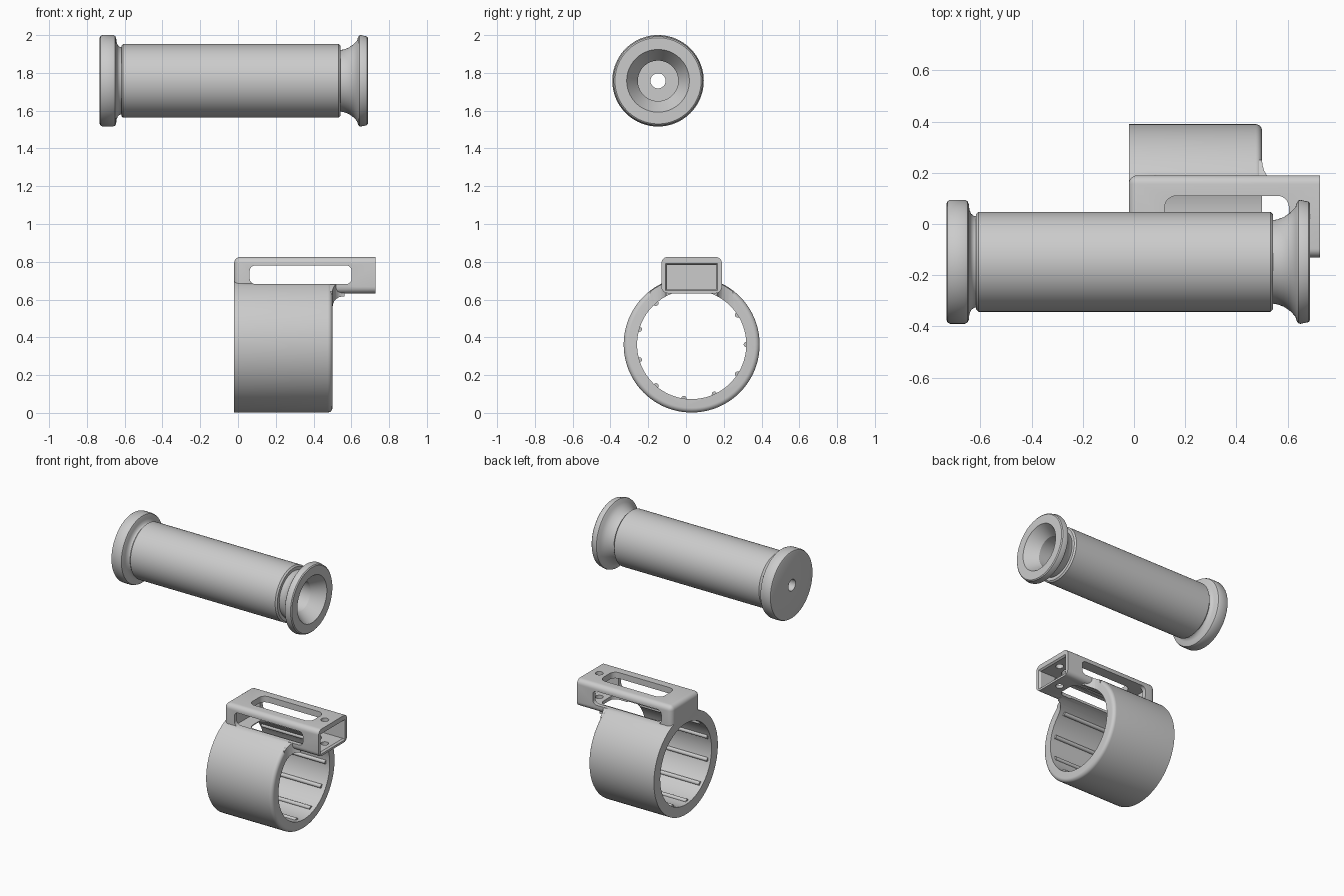
import bpy, bmesh
from math import sin, cos, pi, radians

if "Cube" in bpy.data.objects:
    bpy.data.objects.remove(bpy.data.objects["Cube"])


def finish(bm, name):
    bmesh.ops.recalc_face_normals(bm, faces=bm.faces)
    me = bpy.data.meshes.new(name)
    bm.to_mesh(me)
    bm.free()
    ob = bpy.data.objects.new(name, me)
    bpy.context.collection.objects.link(ob)
    return ob


def loft(name, loops, closed=False):
    """Skin equal-length loops of points; cap the ends unless closed."""
    bm = bmesh.new()
    rows = [[bm.verts.new(p) for p in lp] for lp in loops]
    n = len(rows[0])
    pairs = list(zip(rows, rows[1:])) + ([(rows[-1], rows[0])] if closed else [])
    for a, b in pairs:
        for i in range(n):
            j = (i + 1) % n
            bm.faces.new((a[i], a[j], b[j], b[i]))
    if not closed:
        bm.faces.new(rows[0])
        bm.faces.new(rows[-1])
    return finish(bm, name)


def lathe(name, profile, y, z, n=96, closed=False):
    """Turn an (x, radius) profile around an x-parallel axis."""
    return loft(name, [[(x, y + r * cos(2 * pi * i / n), z + r * sin(2 * pi * i / n))
                        for i in range(n)] for x, r in profile], closed)


def round_rect(a0, a1, b0, b1, r, seg=8):
    pts = []
    for k, (a, b) in enumerate([(a1 - r, b1 - r), (a0 + r, b1 - r), (a0 + r, b0 + r), (a1 - r, b0 + r)]):
        for s in range(seg + 1):
            t = pi / 2 * (k + s / seg)
            pts.append((a + r * cos(t), b + r * sin(t)))
    return pts


def prism_z(name, pts, z0, z1):
    return loft(name, [[(a, b, z) for a, b in pts] for z in (z0, z1)])


def prism_y(name, pts, y0, y1):
    return loft(name, [[(a, y, b) for a, b in pts] for y in (y0, y1)])


def boolean(ob, tool, op='DIFFERENCE'):
    m = ob.modifiers.new(op, 'BOOLEAN')
    m.object, m.operation, m.solver = tool, op, 'EXACT'
    bpy.context.view_layer.objects.active = ob
    bpy.ops.object.modifier_apply(modifier=m.name)
    bpy.data.objects.remove(tool)


def smooth(ob):
    bpy.ops.object.select_all(action='DESELECT')
    ob.select_set(True)
    bpy.context.view_layer.objects.active = ob
    bpy.ops.object.shade_smooth_by_angle(angle=radians(30))


# Roller: flanged tube with a flared, stepped bore and a small through hole
roller = [(-.732, .04), (-.732, .228), (-.728, .237), (-.718, .242), (-.662, .242), (-.65, .237),
          (-.645, .225), (-.643, .205), (-.636, .188), (-.626, .18), (-.618, .178),
          (-.618, .185), (-.608, .195), (.533, .195), (.543, .185),
          (.543, .163), (.56, .166), (.585, .175), (.61, .192), (.63, .213), (.636, .232),
          (.642, .24), (.65, .242), (.682, .235), (.688, .228),
          (.688, .166), (.60, .107), (-.60, .107), (-.60, .04)]
smooth(lathe("roller", roller, -.148, 1.758, closed=True))

# Clamp ring with rounded right edge
CY, CZ = .03, .362
R, RI = .36, .289
edge = [(.475 + .025 * sin(t * pi / 12), R - .025 + .025 * cos(t * pi / 12)) for t in range(7)]
clamp = lathe("clamp_ring", [(-.02, R)] + edge, CY, CZ)

# Curved web that blends the ring into the overhanging socket
curve = [(.565 - .065 * sin(t * pi / 12), .22 - .085 * cos(t * pi / 12)) for t in range(7)]
outline = [(.47, -.22)] + [(x, -w) for x, w in reversed(curve)] + curve + [(.47, .22)]
web = prism_z("web", [(x, CY + w) for x, w in outline], .5, .8)
boolean(web, lathe("trim", [(.4, R - .004), (.7, R - .004)], CY, CZ), 'INTERSECT')
boolean(clamp, web, 'UNION')
boolean(clamp, lathe("bore", [(-.1, RI), (.7, RI)], CY, CZ))

# Socket box, rounded everywhere except at its open end
x0, x1, y0, y1, z0, z1 = -.0205, .727, -.13, .19, .633, .826
bm = bmesh.new()
bmesh.ops.create_cube(bm, size=1)
for v in bm.verts:
    v.co = (x1 if v.co.x > 0 else x0, y1 if v.co.y > 0 else y0, z1 if v.co.z > 0 else z0)
bmesh.ops.bevel(bm, geom=[e for e in bm.edges if min(v.co.x for v in e.verts) < 0],
                offset=.034, segments=6, profile=.5, affect='EDGES')
box = finish(bm, "socket")
boolean(box, lathe("box_bore", [(-.1, RI + .003), (.5, RI + .003)], CY, CZ))
boolean(clamp, box, 'UNION')

# Socket cavity with a chamfered mouth
cavity = [(x, .03 - w, .03 + w, .72 - h, .72 + h)
          for x, w, h in [(.03, .13, .063), (.715, .13, .063), (.727, .138, .072), (.76, .138, .072)]]
boolean(clamp, loft("cavity", [[(x, a, c), (x, b, c), (x, b, d), (x, a, d)] for x, a, b, c, d in cavity]))

# Long side windows, vertical slot and screw hole
boolean(clamp, prism_y("side_slot", round_rect(.062, .602, .682, .781, .03), -.3, .3))
boolean(clamp, prism_z("top_slot", round_rect(.12, .605, -.05, .11, .045), .5, 1))
boolean(clamp, prism_z("screw_hole", round_rect(.637, .689, .004, .056, .0259), .5, 1))
smooth(clamp)

# Grip ribs inside the ring (the two beneath the socket are left out)
for k in range(11):
    if k in (2, 3):
        continue
    t = 2 * pi * k / 11
    smooth(lathe(f"grip_rib_{k}", [(0, .014), (.47, .014)],
                 CY + RI * cos(t), CZ + RI * sin(t), n=16))
